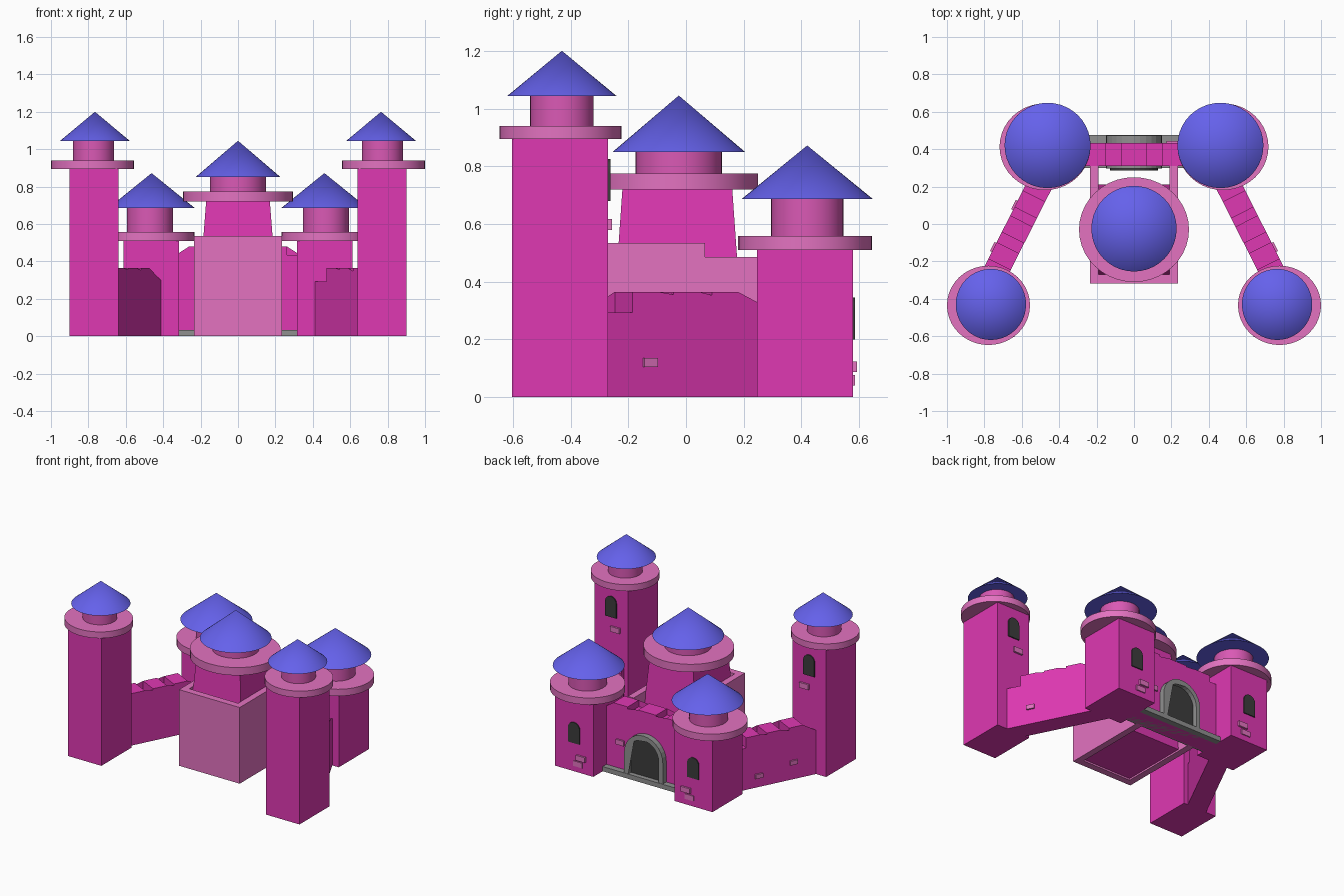
import bpy, bmesh, math
from mathutils import Matrix

if "Cube" in bpy.data.objects:
    bpy.data.objects.remove(bpy.data.objects["Cube"])


def material(name, rgb):
    m = bpy.data.materials.new(name)
    m.diffuse_color = (*rgb, 1)
    m.use_nodes = True
    m.node_tree.nodes["Principled BSDF"].inputs["Base Color"].default_value = m.diffuse_color
    return m


MAGENTA = material("magenta_wall", (0.74, 0.04, 0.45))
LIGHT = material("light_pink", (0.77, 0.17, 0.53))
MID = material("mid_pink", (0.70, 0.10, 0.46))
BLUE = material("roof_blue", (0.13, 0.12, 0.83))
DARK = material("opening_dark", (0.045, 0.045, 0.045))
GREY = material("stone_grey", (0.28, 0.28, 0.28))


def finish(name, bm, mat, loc=(0, 0, 0), rot=0, smooth=False):
    bmesh.ops.recalc_face_normals(bm, faces=bm.faces)
    me = bpy.data.meshes.new(name)
    bm.to_mesh(me)
    bm.free()
    ob = bpy.data.objects.new(name, me)
    bpy.context.collection.objects.link(ob)
    me.materials.append(mat)
    ob.location = loc
    ob.rotation_euler.z = rot
    if smooth:
        bpy.ops.object.select_all(action='DESELECT')
        bpy.context.view_layer.objects.active = ob
        ob.select_set(True)
        bpy.ops.object.shade_smooth_by_angle(angle=math.radians(30))
    return ob


def box(name, lo, hi, mat, loc=(0, 0, 0), rot=0):
    bm = bmesh.new()
    bmesh.ops.create_cube(bm, size=1)
    for v in bm.verts:
        v.co = [lo[i] + (v.co[i] + 0.5) * (hi[i] - lo[i]) for i in range(3)]
    return finish(name, bm, mat, loc, rot)


def round_part(name, x, y, z0, z1, rx, ry, mat, tip=1.0):
    """Elliptical cylinder; tip=0 gives a cone."""
    bm = bmesh.new()
    bmesh.ops.create_cone(bm, cap_ends=True, segments=40, radius1=1,
                          radius2=tip, depth=z1 - z0)
    bmesh.ops.scale(bm, vec=(rx, ry, 1), verts=bm.verts)
    return finish(name, bm, mat, (x, y, (z0 + z1) / 2), smooth=True)


def prism(name, pts, lo, hi, axis, mat, loc=(0, 0, 0), rot=0):
    """Extrude a vertical outline (u, z) along x or y."""
    bm = bmesh.new()
    place = (lambda u, z, t: (t, u, z)) if axis == 'x' else (lambda u, z, t: (u, t, z))
    a = [bm.verts.new(place(u, z, lo)) for u, z in pts]
    b = [bm.verts.new(place(u, z, hi)) for u, z in pts]
    caps = [bm.faces.new(a), bm.faces.new(b[::-1])]
    n = len(pts)
    for i in range(n):
        j = (i + 1) % n
        bm.faces.new((a[i], b[i], b[j], a[j]))
    bmesh.ops.triangulate(bm, faces=caps)
    return finish(name, bm, mat, loc, rot)


def arch(cx, z0, half, top, n=14):
    """Round-headed outline from right foot to left foot."""
    spring = top - half
    pts = [(cx + half, z0)]
    pts += [(cx + half * math.cos(math.pi * i / n), spring + half * math.sin(math.pi * i / n))
            for i in range(n + 1)]
    return pts + [(cx - half, z0)]


def battlement(u0, u1, low, high, merlons):
    pts = [(u0, 0), (u0, low)]
    for a, b in merlons:
        pts += [(a, low), (a, high), (b, high), (b, low)]
    return pts + [(u1, low), (u1, 0)]


for sx, side in ((-1, "left"), (1, "right")):
    # tall front towers
    box(f"front_tower_{side}", (sx * 0.77 - 0.13, -0.603, 0),
        (sx * 0.77 + 0.13, -0.27, 0.897), MAGENTA)
    round_part(f"front_tower_platform_{side}", sx * 0.778, -0.435, 0.895, 0.94, 0.222, 0.212, LIGHT)
    round_part(f"front_tower_neck_{side}", sx * 0.772, -0.43, 0.94, 1.045, 0.11, 0.11, MID)
    round_part(f"front_tower_roof_{side}", sx * 0.765, -0.43, 1.043, 1.2, 0.188, 0.19, BLUE, 0)
    prism(f"front_tower_window_{side}", arch(sx * 0.77, 0.68, 0.043, 0.825),
          -0.28, -0.262, 'y', DARK)
    bx = sx * 0.735
    box(f"front_tower_brick_{side}", (bx - 0.035, -0.28, 0.58), (bx + 0.035, -0.257, 0.617), LIGHT)

    # short back towers
    box(f"back_tower_{side}", (sx * 0.463 - 0.148, 0.246, 0),
        (sx * 0.463 + 0.148, 0.579, 0.512), MAGENTA)
    round_part(f"back_tower_platform_{side}", sx * 0.476, 0.413, 0.51, 0.558, 0.243, 0.232, LIGHT)
    round_part(f"back_tower_neck_{side}", sx * 0.47, 0.42, 0.558, 0.688, 0.123, 0.125, MID)
    round_part(f"back_tower_roof_{side}", sx * 0.462, 0.42, 0.686, 0.872, 0.23, 0.228, BLUE, 0)
    prism(f"back_tower_window_{side}", arch(sx * 0.463, 0.2, 0.045, 0.345),
          0.57, 0.586, 'y', DARK)
    for i, (off, z) in enumerate(((0.055, 0.105), (0.03, 0.058))):
        bx = sx * (0.463 - off)
        box(f"back_tower_brick_{side}_{i + 1}", (bx - 0.035, 0.57, z - 0.018),
            (bx + 0.035, 0.592 - 0.006 * i, z + 0.018), LIGHT)

    # slanted side walls with three merlons
    loc, rot = (sx * 0.62, -0.02, 0), sx * 0.468
    prism(f"side_wall_{side}",
          battlement(-0.34, 0.34, 0.293, 0.365, [(s - 0.05, s + 0.05) for s in (-0.17, -0.01, 0.14)]),
          -0.067, 0.067, 'x', MAGENTA, loc, rot)
    bricks = [(-0.152, 0.12)] + ([(0.1, 0.08)] if sx < 0 else [])
    for i, (s, z) in enumerate(bricks):
        xs = sorted((sx * 0.06, sx * 0.078))
        box(f"side_wall_brick_{side}_{i + 1}", (xs[0], s - 0.027, z - 0.015),
            (xs[1], s + 0.027, z + 0.015), LIGHT, loc, rot)

    # stepped side of the keep's base
    xs = sorted((sx * 0.19, sx * 0.236))
    prism(f"keep_base_side_{side}",
          [(-0.318, 0), (0.31, 0), (0.31, 0.485), (0.066, 0.485), (0.066, 0.535), (-0.318, 0.535)],
          xs[0], xs[1], 'x', LIGHT)

# front of the keep's base
box("keep_base_front", (-0.19, -0.318, 0), (0.19, -0.27, 0.535), LIGHT)

# tapering keep
bm = bmesh.new()
bmesh.ops.create_cube(bm, size=2)
for v in bm.verts:
    up = v.co.z > 0
    hx, hy = (0.17, 0.19) if up else (0.225, 0.24)
    v.co = (v.co.x * hx, -0.03 + v.co.y * hy, 0.725 if up else 0.012)
finish("keep", bm, MAGENTA)
round_part("keep_platform", 0, -0.03, 0.72, 0.775, 0.294, 0.28, LIGHT)
round_part("keep_neck", 0, -0.025, 0.775, 0.852, 0.15, 0.15, MID)
round_part("keep_roof", 0, -0.025, 0.85, 1.045, 0.228, 0.229, BLUE, 0)

# gate wall, doorway, stone surround and sill
prism("gate_wall", battlement(-0.33, 0.33, 0.435, 0.48,
                              [(-0.262, -0.15), (-0.07, 0.07), (0.15, 0.262)]),
      0.31, 0.433, 'y', MAGENTA)
prism("gate_door", arch(0, 0.03, 0.128, 0.305), 0.287, 0.442, 'y', DARK)
prism("gate_surround", arch(0, 0.03, 0.15, 0.33) + arch(0, 0.03, 0.118, 0.298)[::-1],
      0.298, 0.472, 'y', GREY)
box("gate_sill", (-0.325, 0.3, 0), (0.325, 0.475, 0.033), GREY)
box("gate_wall_brick", (0.175, 0.425, 0.2), (0.235, 0.445, 0.235), LIGHT)
